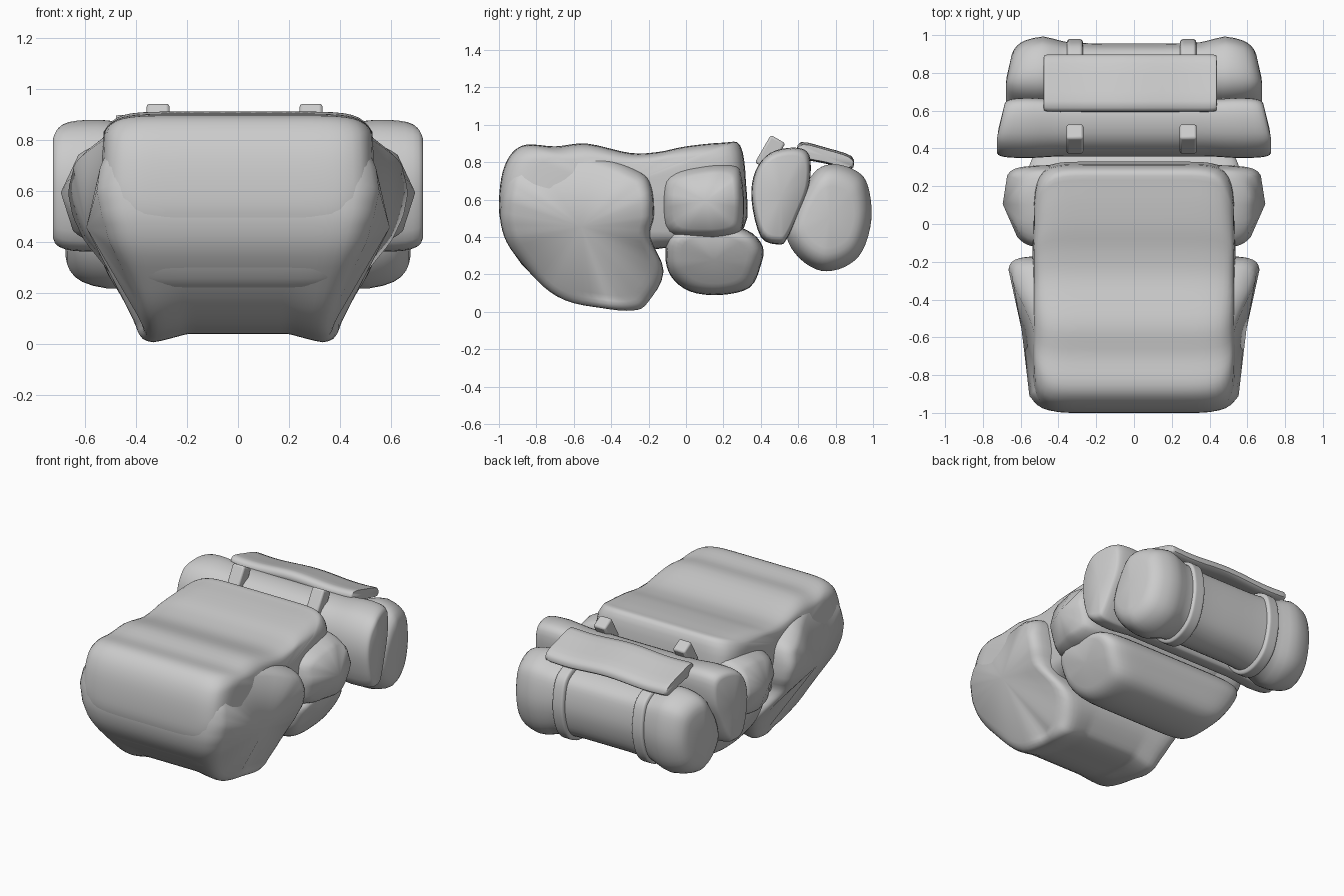
import bpy, bmesh, math
from mathutils import Vector

if "Cube" in bpy.data.objects:
    bpy.data.objects.remove(bpy.data.objects["Cube"])

STEPS = [0, .12, .25, .37, .44, .5, .56, .62, .69, .76, .84, .9, .94, .97, .985, .995, 1]
STATIONS = [-s for s in reversed(STEPS[1:])] + STEPS


def interp(table, v):
    """Linear lookup in a short list of (position, value)."""
    if v <= table[0][0]:
        return table[0][1]
    for (a, fa), (b, fb) in zip(table, table[1:]):
        if v <= b:
            return fa + (fb - fa) * (v - a) / (b - a)
    return table[-1][1]


def smooth_loop(pts, sub=4):
    """Closed Catmull-Rom curve through the profile points."""
    p = [Vector(q) for q in pts]
    n, out = len(p), []
    for i in range(n):
        a, b, c, d = p[i - 1], p[i], p[(i + 1) % n], p[(i + 2) % n]
        for k in range(sub):
            t = k / sub
            out.append(.5 * (2 * b + (c - a) * t + (2 * a - 5 * b + 4 * c - d) * t * t
                             + (3 * b - a - 3 * c + d) * t ** 3))
    return out


def stuffed(name, pts, width, n=6, cx=0, pinch=None, sub=4, scale=1, wave=0):
    """Cushion with a side profile (y, z), swept along x and rounded off at both ends."""
    loop = smooth_loop(pts, sub)
    c = sum(loop, Vector((0, 0))) / len(loop)
    bm, rings = bmesh.new(), []
    for s in STATIONS:
        k = max(0, 1 - abs(s) ** n) ** (1 / n) * scale
        ring = []
        for q in loop:
            y, z = c + (q - c) * k
            x = s * width(y, z)
            if pinch:
                y, z = c + (q - c) * k * interp(pinch, abs(x))
            ring.append(bm.verts.new((x + cx, y, z + wave * math.cos(x * 10))))
        rings.append(ring)
    m = len(loop)
    for a, b in zip(rings, rings[1:]):
        for j in range(m):
            bm.faces.new((a[j], a[(j + 1) % m], b[(j + 1) % m], b[j]))
    bmesh.ops.remove_doubles(bm, verts=bm.verts, dist=.0005)
    bmesh.ops.recalc_face_normals(bm, faces=bm.faces)
    me = bpy.data.meshes.new(name)
    bm.to_mesh(me)
    bm.free()
    ob = bpy.data.objects.new(name, me)
    bpy.context.collection.objects.link(ob)
    return ob


# Cover draped over the whole pack
COVER_Z = [(0, .38), (.2, .44), (.4, .51), (.6, .54), (.83, .53), (.92, .49)]
stuffed("top_cover",
        [(-1, .6), (-.98, .75), (-.93, .85), (-.85, .895), (-.7, .885), (-.53, .9),
         (-.3, .85), (-.15, .855), (0, .885), (.2, .905), (.29, .89), (.32, .7),
         (.31, .45), (.1, .35), (-.2, .33), (-.5, .2), (-.8, .2), (-.93, .33), (-.99, .48)],
        lambda y, z: interp(COVER_Z, z), n=9)

# Big front bag with bulging, slightly dented sides
BAG_Z = [(0, .39), (.1, .41), (.2, .46), (.3, .53), (.4, .61), (.5, .66), (.6, .68), (.7, .65), (.8, .57), (.9, .48)]
BAG_Y = [(-1, .74), (-.9, .83), (-.8, .88), (-.6, .92), (-.35, 1), (-.17, .98)]


def bag_width(y, z):
    dent = .06 * math.exp(-((y + .42) ** 2 + (z - .17) ** 2) / .006)
    return interp(BAG_Z, z) * interp(BAG_Y, y) - dent


bag = stuffed("front_bag",
              [(-.99, .6), (-.965, .74), (-.92, .83), (-.84, .87), (-.55, .865), (-.28, .77),
               (-.19, .69), (-.17, .52), (-.19, .4), (-.12, .22), (-.2, .08), (-.28, .04),
               (-.45, .05), (-.65, .085), (-.8, .18), (-.94, .34), (-.99, .47)],
              bag_width, n=14)
# bottom corners of the bag sag to the ground
for v in bag.data.vertices:
    v.co.z -= .035 * interp([(.2, 0), (.33, 1)], abs(v.co.x)) * interp([(.05, 1), (.25, 0)], v.co.z)

# Rear bag, above the lower roll
REAR_Z = [(.35, .57), (.45, .66), (.6, .71), (.7, .68), (.8, .56)]
REAR_Y = [(-.15, .8), (0, .94), (.15, 1), (.31, .93)]
stuffed("rear_bag",
        [(-.13, .6), (-.1, .73), (.05, .78), (.25, .79), (.3, .72), (.31, .5),
         (.27, .41), (.1, .39), (-.1, .42)],
        lambda y, z: interp(REAR_Z, z) * interp(REAR_Y, y), n=10)

# Roll under the rear bag
LOW_Z = [(.09, .4), (.25, .5), (.4, .57)]
stuffed("lower_roll",
        [(-.11, .3), (-.08, .19), (.02, .11), (.18, .09), (.34, .13), (.4, .25),
         (.41, .35), (.32, .44), (.1, .48), (-.08, .42)],
        lambda y, z: interp(LOW_Z, z), n=8)

# Two bed rolls at the back
stuffed("upper_bedroll",
        [(.35, .6), (.37, .75), (.45, .85), (.58, .88), (.66, .84), (.66, .68),
         (.6, .52), (.54, .39), (.5, .36), (.4, .4)],
        lambda y, z: interp([(.35, .73), (.45, .73), (.67, .68)], y), n=14,
        pinch=[(.4, .94), (.55, 1)])

ROLL = [(.62, .66), (.7, .77), (.8, .8), (.92, .76), (.98, .68), (1, .5), (.95, .32),
        (.85, .23), (.72, .21), (.6, .28), (.53, .4), (.56, .54)]
stuffed("rear_bedroll", ROLL,
        lambda y, z: interp([(.5, .68), (.75, .68), (1, .63)], y), n=6,
        pinch=[(.2, .8), (.36, .84), (.48, 1)])

# Straps round the rear roll, and their ends over the upper roll
for side, x in (("left", -.313), ("right", .287)):
    stuffed(side + "_strap", ROLL, lambda y, z: .047, n=8, cx=x, scale=.905)
    bpy.ops.mesh.primitive_cube_add(size=1, location=(x, .45, .85))
    end = bpy.context.object
    end.name = side + "_strap_end"
    end.scale = (.09, .09, .17)
    end.rotation_euler.x = math.radians(-30)
    bpy.ops.object.transform_apply(location=False, rotation=False, scale=True)
    bev = end.modifiers.new("bevel", "BEVEL")
    bev.width, bev.segments = .012, 2

# Rippled flap lying on the rolls
stuffed("top_flap",
        [(.605, .835), (.615, .9), (.75, .87), (.885, .825), (.88, .77), (.75, .80)],
        lambda y, z: .46, n=30, cx=-.02, sub=3, wave=.008)

bpy.ops.object.select_all(action='SELECT')
bpy.context.view_layer.objects.active = bpy.data.objects["top_cover"]
bpy.ops.object.shade_smooth_by_angle(angle=math.radians(45))
